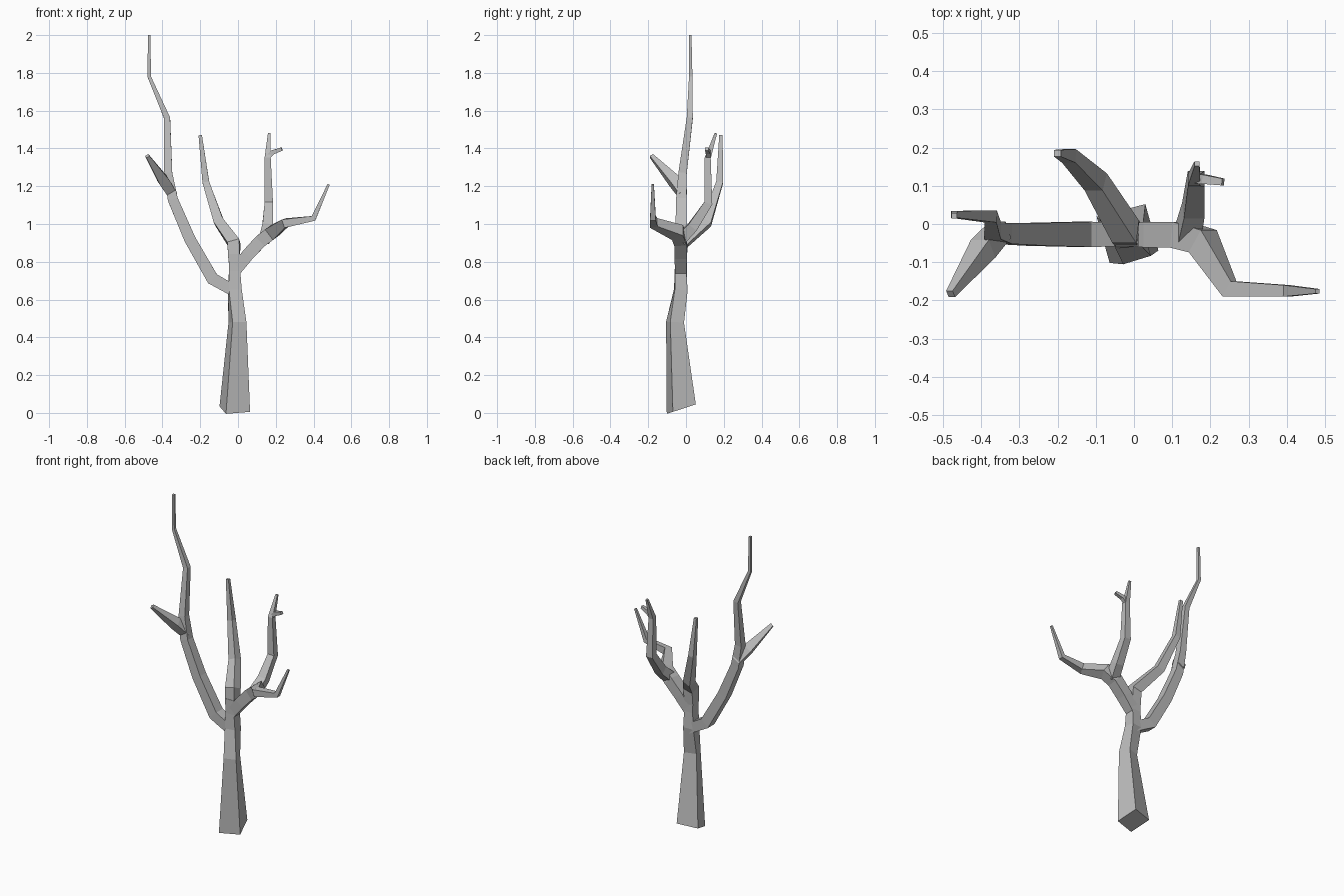
import bpy
import bmesh
from math import radians
from mathutils import Vector, Matrix

cube = bpy.data.objects.get("Cube")
if cube:
    bpy.data.objects.remove(cube, do_unlink=True)

# Single bark colour
bark = bpy.data.materials.new("grey_bark")
bark.use_nodes = True
colour = (0.5, 0.5, 0.5, 1)
bark.diffuse_color = colour
bark.node_tree.nodes["Principled BSDF"].inputs["Base Color"].default_value = colour


def limb(name, points, rolls=None, start=None):
    """Square tapering limb through (x, y, z, width) points."""
    pos = [Vector(p[:3]) for p in points]
    last = len(pos) - 1
    bm = bmesh.new()
    rings = []
    for i, p in enumerate(pos):
        before = (p - pos[i - 1]).normalized() if i else Vector()
        after = (pos[i + 1] - p).normalized() if i < last else Vector()
        t = (before + after).normalized()
        if i == 0 and start:
            t = Vector(start).normalized()
        v = Vector((0, 1, 0))
        v = (v - t * t.dot(v)).normalized()
        if rolls:
            v = Matrix.Rotation(radians(rolls[i]), 3, t) @ v
        u = v.cross(t)
        h = points[i][3] / 2
        rings.append([bm.verts.new(p + u * a * h + v * b * h)
                      for a, b in ((-1, -1), (1, -1), (1, 1), (-1, 1))])
    for low, high in zip(rings, rings[1:]):
        for k in range(4):
            n = (k + 1) % 4
            bm.faces.new((low[k], low[n], high[n], high[k]))
    bm.faces.new(rings[0][::-1])
    bm.faces.new(rings[-1])
    bmesh.ops.recalc_face_normals(bm, faces=bm.faces)
    mesh = bpy.data.meshes.new(name)
    bm.to_mesh(mesh)
    bm.free()
    mesh.materials.append(bark)
    bpy.context.collection.objects.link(bpy.data.objects.new(name, mesh))


# Twisted trunk with a slanted foot
limb("trunk", [(-0.017, -0.025, 0.02, 0.132), (-0.003, -0.058, 0.48, 0.076),
               (-0.017, -0.028, 0.65, 0.068), (-0.018, -0.028, 0.75, 0.06),
               (-0.018, -0.028, 0.84, 0.06)],
     rolls=(15, 17, 5, 0, 0), start=(0, -0.31, 0.95))

# Rear bough rising from the trunk
limb("back_bough", [(-0.02, -0.028, 0.8, 0.06), (-0.022, -0.02, 0.9, 0.065),
                    (-0.1, 0.11, 1.01, 0.052), (-0.17, 0.178, 1.22, 0.036),
                    (-0.2, 0.185, 1.47, 0.018)])

# Tall bough on the right side
limb("right_bough", [(-0.01, -0.028, 0.64, 0.06), (-0.135, -0.027, 0.71, 0.066),
                     (-0.255, -0.027, 0.92, 0.06), (-0.345, -0.025, 1.13, 0.054),
                     (-0.37, -0.018, 1.27, 0.044), (-0.375, 0.02, 1.56, 0.032),
                     (-0.47, 0.025, 1.78, 0.018), (-0.47, 0.022, 2.0, 0.014)])
limb("right_bough_twig", [(-0.35, -0.015, 1.16, 0.05), (-0.395, -0.065, 1.23, 0.056),
                          (-0.48, -0.183, 1.36, 0.02)])

# Forked bough on the left side
limb("left_bough", [(-0.015, -0.028, 0.75, 0.058), (0.05, -0.028, 0.835, 0.066),
                    (0.12, -0.028, 0.91, 0.068), (0.18, -0.045, 0.955, 0.07),
                    (0.25, -0.17, 1.005, 0.046), (0.4, -0.175, 1.03, 0.03),
                    (0.48, -0.176, 1.21, 0.012)])
limb("left_bough_upright", [(0.14, -0.03, 0.92, 0.06), (0.155, 0.035, 0.985, 0.054),
                            (0.163, 0.118, 1.11, 0.044), (0.157, 0.115, 1.35, 0.032),
                            (0.165, 0.158, 1.48, 0.013)])
limb("left_bough_twig", [(0.155, 0.118, 1.35, 0.024), (0.185, 0.117, 1.38, 0.024),
                         (0.233, 0.11, 1.397, 0.018)])
